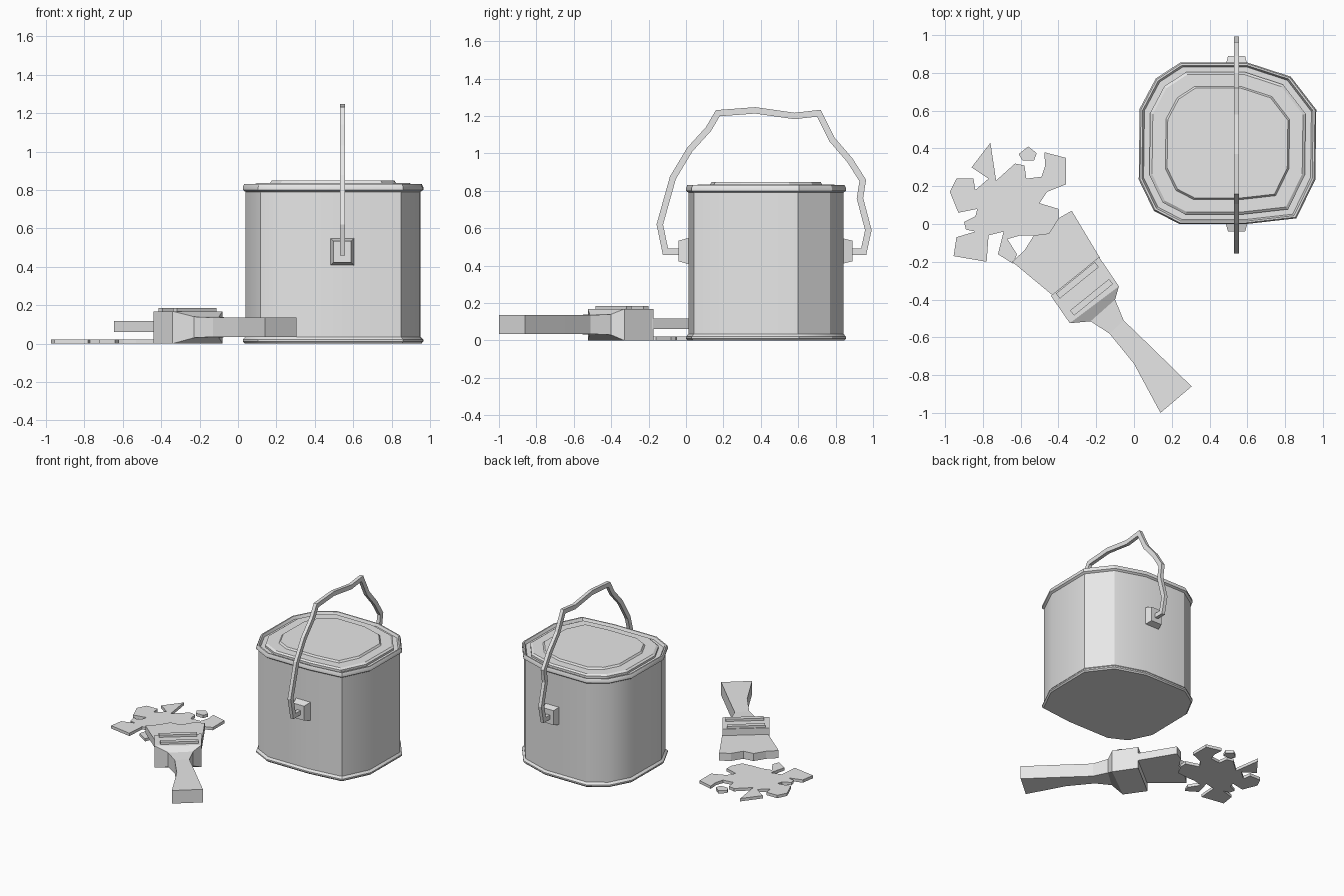
import bpy, bmesh, math
from mathutils import Vector, Matrix

default_cube = bpy.data.objects.get("Cube")
if default_cube:
    bpy.data.objects.remove(default_cube, do_unlink=True)

grey = bpy.data.materials.new("light grey")
grey.use_nodes = True
grey.diffuse_color = (0.8, 0.8, 0.8, 1)
grey.node_tree.nodes["Principled BSDF"].inputs["Base Color"].default_value = grey.diffuse_color


def finish(bm, name, smooth=False):
    """Turn a bmesh into a named, coloured object."""
    bmesh.ops.recalc_face_normals(bm, faces=bm.faces[:])
    mesh = bpy.data.meshes.new(name)
    bm.to_mesh(mesh)
    bm.free()
    mesh.materials.append(grey)
    obj = bpy.data.objects.new(name, mesh)
    bpy.context.collection.objects.link(obj)
    if smooth:
        bpy.ops.object.select_all(action='DESELECT')
        obj.select_set(True)
        bpy.context.view_layer.objects.active = obj
        bpy.ops.object.shade_smooth_by_angle(angle=math.radians(30))
    return obj


def loft(name, rings, smooth=False):
    """Skin matching rings of points and cap both ends."""
    bm = bmesh.new()
    loops = [[bm.verts.new(point) for point in ring] for ring in rings]
    count = len(loops[0])
    for lower, upper in zip(loops, loops[1:]):
        for i in range(count):
            j = (i + 1) % count
            bm.faces.new((lower[i], lower[j], upper[j], upper[i]))
    bm.faces.new(loops[0])
    bm.faces.new(loops[-1])
    return finish(bm, name, smooth)


def slab(name, outline, bottom, top):
    """Flat plate from an outline given in hundredths."""
    return loft(name, [[(x / 100, y / 100, z) for x, y in outline] for z in (bottom, top)])


def bar(name, stations):
    """Block through stations of left point, right point, bottom and top."""
    rings = []
    for left, right, bottom, top in stations:
        corners = ((left, bottom), (right, bottom), (right, top), (left, top))
        rings.append([(p[0] / 100, p[1] / 100, z) for p, z in corners])
    return loft(name, rings)


# Bucket: one uneven outline scaled along a profile
outline = [(0.24, 0), (0.595, 0), (0.86, 0.03), (0.96, 0.235), (0.965, 0.605), (0.83, 0.78),
           (0.6, 0.855), (0.245, 0.855), (0.115, 0.77), (0.03, 0.61), (0.025, 0.235), (0.105, 0.07)]
centre = Vector((0.495, 0.43))


def scaled_ring(scale, z):
    return [(*(centre + (Vector(p) - centre) * scale), z) for p in outline]


bucket_profile = [(0.98, 0), (1, 0.01), (1, 0.02), (0.97, 0.035), (0.97, 0.79), (1, 0.8),
                  (1, 0.815), (0.985, 0.83), (0.965, 0.83), (0.945, 0.81), (0.8, 0.81)]
loft("bucket", [scaled_ring(*station) for station in bucket_profile], smooth=True)

# Lid with a raised middle panel
lid_profile = [(0.88, 0.8), (0.88, 0.825), (0.85, 0.835), (0.7, 0.835), (0.68, 0.848)]
loft("lid", [scaled_ring(*station) for station in lid_profile])

# Lugs that hold the wire handle, front and back
for side, inner, outer in (("front", 0.02, -0.04), ("back", 0.82, 0.89)):
    rings = []
    for y, half_x, half_z in ((inner, 0.063, 0.072), (outer, 0.045, 0.055)):
        rings.append([(0.543 + sx * half_x, y, 0.478 + sz * half_z)
                      for sx, sz in ((-1, -1), (1, -1), (1, 1), (-1, 1))])
    loft(side + "_lug", rings)

# Bent wire handle: mitred square section swept along a path of y and z
path = [Vector((y / 100, z / 100)) for y, z in (
    (-2, 47.5), (-11, 47.5), (-14, 62), (-7, 87), (2, 102), (12, 113), (17, 121.5), (37, 123),
    (58, 120), (71, 121.5), (78, 107.5), (87.5, 96.5), (94.5, 85.5), (93, 76), (97.5, 59),
    (95, 47.5), (87, 47.5))]
rings = []
for i, point in enumerate(path):
    before = (point - path[i - 1]).normalized() if i else (path[1] - point).normalized()
    after = (path[i + 1] - point).normalized() if i + 1 < len(path) else before
    tangent = (before + after).normalized()
    offset = Vector((-tangent.y, tangent.x)) * 0.017 / max(0.6, tangent.dot(after))
    rings.append([(0.543 + sx * 0.013, *(point + offset * s))
                  for sx, s in ((-1, -1), (1, -1), (1, 1), (-1, 1))])
loft("bucket_handle", rings)

# Paint brush: ferrule, tapering handle, bristles
front_edge = ((-34, -52.5), (-8, -33))
bar("brush_ferrule", [((-44, -38), (-18.5, -17.5), 0, 0.168), (*front_edge, 0, 0.168)])
bar("brush_handle", [(*front_edge, 0, 0.168),
                     ((-23, -51.5), (-10, -40), 0.03, 0.14),
                     ((-13, -58), (-5.5, -51), 0.035, 0.135),
                     ((0, -74), (9, -65), 0.035, 0.135),
                     ((14, -100), (30.5, -86), 0.035, 0.135)])
slab("brush_bristles", [(-40, -40), (-44, -37), (-64.5, -20), (-58, -14), (-53, -6), (-45, -5),
                        (-40, 3), (-33, 7), (-18, -18), (-18, -24)], 0.06, 0.118)

# Two raised bands on the ferrule
for number, spot in enumerate(((-0.3, -0.298, 0.17), (-0.225, -0.388, 0.17))):
    bm = bmesh.new()
    turn = Matrix.Translation(spot) @ Matrix.Rotation(math.radians(39), 4, 'Z')
    bmesh.ops.create_cube(bm, size=1, matrix=turn @ Matrix.Diagonal((0.265, 0.034, 0.03, 1)))
    finish(bm, f"ferrule_band_{number + 1}")

# Paint splash and a loose drop
slab("paint_splash", [
    (-76, 43), (-86, 30), (-77, 24), (-84, 18), (-85, 24), (-94, 24), (-97.5, 17), (-93, 6),
    (-83, 8), (-84, 4), (-90, 1), (-89, -3), (-84, -4), (-94, -7), (-95.5, -17), (-78, -20),
    (-77, -6), (-69, -4), (-72, -16), (-64, -21), (-62, -16), (-67, -8), (-60, -6), (-53, -6),
    (-44, -5), (-40, 3), (-40, 8), (-50, 11), (-46, 17), (-36, 21), (-36, 35), (-47.5, 38),
    (-47, 31), (-49, 25), (-57, 24), (-58, 31), (-63, 32), (-73, 23)], 0, 0.022)
slab("paint_drop", [(-61, 37), (-56, 41), (-51.5, 37.5), (-53, 33.5), (-59, 33.5)], 0, 0.022)
